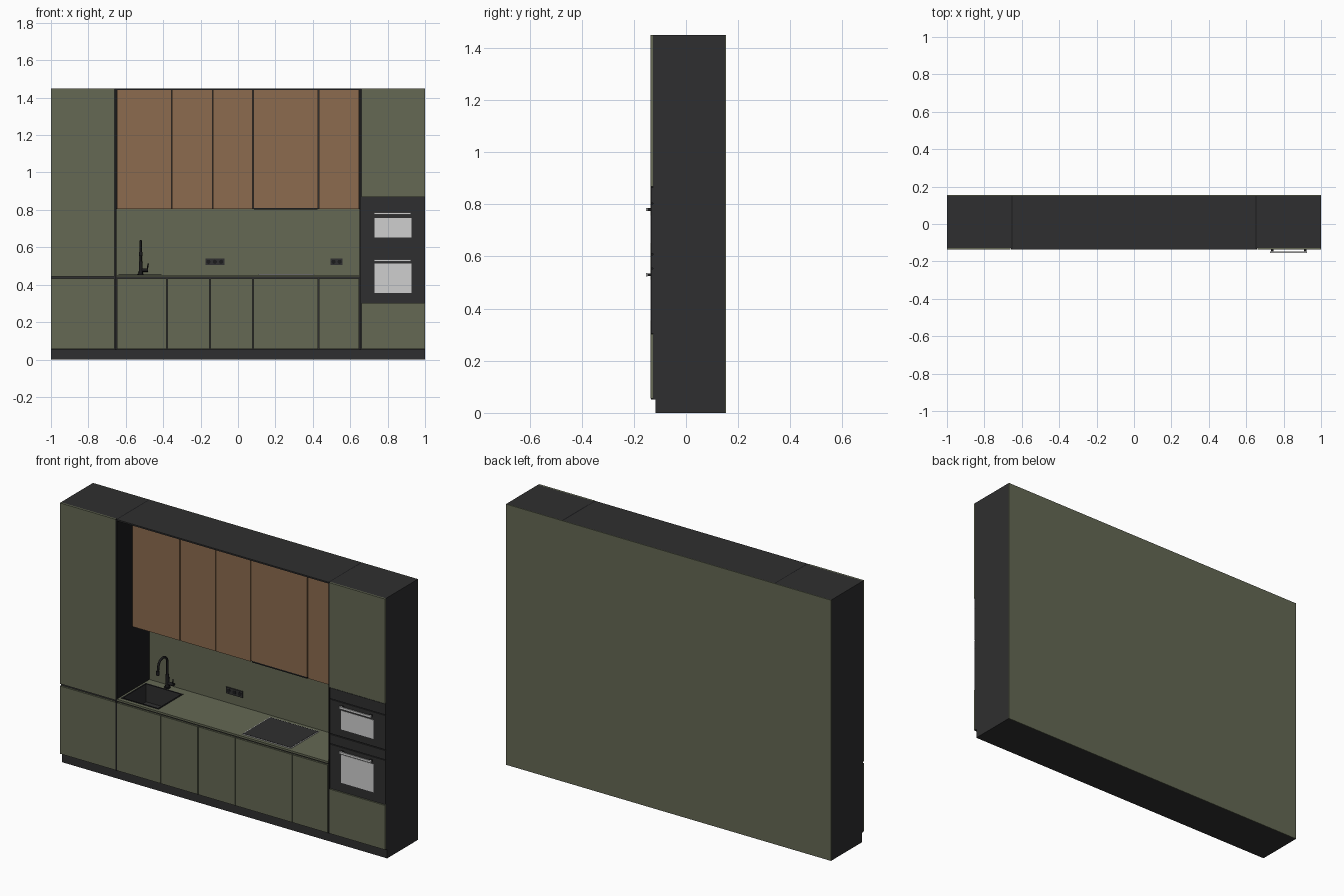
import bpy, bmesh, math
from mathutils import Matrix, Vector

if "Cube" in bpy.data.objects:
    bpy.data.objects.remove(bpy.data.objects["Cube"])


def material(name, r, g, b):
    m = bpy.data.materials.new(name)
    m.diffuse_color = (r, g, b, 1)
    m.use_nodes = True
    m.node_tree.nodes["Principled BSDF"].inputs["Base Color"].default_value = m.diffuse_color
    return m


GREEN = material("olive green", 0.128, 0.139, 0.088)
WOOD = material("warm wood", 0.265, 0.148, 0.078)
DARK = material("charcoal", 0.028, 0.028, 0.029)
BLACK = material("matt black", 0.011, 0.011, 0.012)
LIGHT = material("light grey", 0.62, 0.62, 0.62)


def finish(name, bm, mat):
    me = bpy.data.meshes.new(name)
    bm.to_mesh(me)
    bm.free()
    me.materials.append(mat)
    ob = bpy.data.objects.new(name, me)
    bpy.context.collection.objects.link(ob)
    return ob


def boxes(name, mat, *specs):
    """One object from boxes given as (x0, x1, y0, y1, z0, z1)."""
    bm = bmesh.new()
    for x0, x1, y0, y1, z0, z1 in specs:
        m = Matrix.Translation(((x0 + x1) / 2, (y0 + y1) / 2, (z0 + z1) / 2))
        bmesh.ops.create_cube(bm, size=1, matrix=m @ Matrix.Diagonal((x1 - x0, y1 - y0, z1 - z0, 1)))
    return finish(name, bm, mat)


def cylinder(name, mat, a, b, r, r2=None, n=20):
    a, b = Vector(a), Vector(b)
    bm = bmesh.new()
    rot = (b - a).to_track_quat('Z', 'Y').to_matrix().to_4x4()
    bmesh.ops.create_cone(bm, cap_ends=True, segments=n, radius1=r, radius2=r if r2 is None else r2,
                          depth=(b - a).length, matrix=Matrix.Translation((a + b) / 2) @ rot)
    ob = finish(name, bm, mat)
    for p in ob.data.polygons:
        p.use_smooth = len(p.vertices) == 4
    return ob


def ring(x0, x1, y0, y1, hx0, hx1, hy0, hy1, z0, z1):
    """Four boxes around a rectangular hole."""
    return [(x0, hx0, y0, y1, z0, z1), (hx1, x1, y0, y1, z0, z1),
            (hx0, hx1, y0, hy0, z0, z1), (hx0, hx1, hy1, y1, z0, z1)]


FRONT, CARC, BACK, END = -0.137, -0.127, 0.150, 0.154
NX = 0.655          # half width of the niche between the tall units
TOP = 1.45
G = 0.0018          # half of the gap between doors

# Plinth, back panel (also the splashback) and carcasses
boxes("plinth", DARK, (-1, 1, -0.117, BACK, 0, 0.052))
boxes("back_panel", GREEN, (-1, 1, BACK, END, 0, TOP))
boxes("left_tall_carcass", DARK, (-1, -NX, CARC, BACK, 0.052, TOP))
boxes("right_tall_carcass", DARK, (NX, 1, CARC, BACK, 0.052, TOP))
boxes("base_carcass", DARK, (-NX, NX, CARC, -0.121, 0.052, 0.441),
      (-NX, NX, -0.121, BACK, 0.052, 0.062))
boxes("niche_frame", BLACK, (-NX - 0.003, -NX + 0.005, -0.135, BACK, 0.052, TOP),
      (NX - 0.005, NX + 0.003, -0.135, BACK, 0.052, TOP))
boxes("niche_top_panel", DARK, (-NX + 0.005, NX - 0.005, -0.135, BACK, 1.442, TOP))

# Tall unit doors
boxes("left_tall_doors", GREEN, (-1, -NX - 0.004, FRONT, CARC, 0.055, 0.432),
      (-1, -NX - 0.004, FRONT, CARC, 0.444, TOP))
boxes("right_tall_doors", GREEN, (NX + 0.004, 1, FRONT, CARC, 0.055, 0.302),
      (NX + 0.004, 1, FRONT, CARC, 0.868, TOP))

# Base doors
xs = [-0.65, -0.38, -0.15, 0.08, 0.43, 0.65]
for i, (a, b) in enumerate(zip(xs, xs[1:])):
    boxes(f"base_door_{i + 1}", GREEN, (a + G, b - G, FRONT, CARC, 0.055, 0.432))

# Wall cabinets with wooden doors
boxes("wall_carcass", DARK, (-0.65, 0.65, 0.008, BACK, 0.806, 1.442))
xs = [-0.65, -0.355, -0.135, 0.08, 0.43, 0.65]
for i, (a, b) in enumerate(zip(xs, xs[1:])):
    z0 = 0.811 if i == 3 else 0.805
    boxes(f"wall_door_{i + 1}", WOOD, (a + G, b - G, -0.003, 0.008, z0, 1.440))
boxes("extractor_hood", BLACK, (0.085, 0.425, 0.0, 0.14, 0.801, 0.810))

# Countertop with a sink cut-out
SX0, SX1, SY0, SY1 = -0.635, -0.412, -0.112, 0.098
boxes("countertop", GREEN, *ring(-0.65, 0.65, FRONT, BACK, SX0, SX1, SY0, SY1, 0.441, 0.452))

# Sink basin, rim and drain
t = 0.004
boxes("sink_basin", DARK, (SX0, SX1, SY0, SY1, 0.350, 0.354),
      *ring(SX0, SX1, SY0, SY1, SX0 + t, SX1 - t, SY0 + t, SY1 - t, 0.354, 0.452))
boxes("sink_rim", BLACK, *ring(SX0 - t, SX1 + t, SY0 - t, SY1 + t,
                               SX0 + t, SX1 - t, SY0 + t, SY1 - t, 0.452, 0.454))
cylinder("sink_drain", BLACK, (-0.523, 0.0, 0.354), (-0.523, 0.0, 0.357), 0.02)

# Faucet: base, hooked spout and side lever
fx, fy = -0.52, 0.122
cylinder("faucet_base", BLACK, (fx, fy, 0.452), (fx, fy, 0.458), 0.016)
cylinder("faucet_body", BLACK, (fx, fy, 0.458), (fx, fy, 0.525), 0.011, 0.009)
R = 0.04
path = [(fx, fy, 0.52)] + [(fx, fy - R + R * math.cos(k * math.pi / 12), 0.594 + R * math.sin(k * math.pi / 12))
                           for k in range(13)] + [(fx, fy - 2 * R - 0.003, 0.575)]
cu = bpy.data.curves.new("spout_path", 'CURVE')
cu.dimensions = '3D'
cu.bevel_depth = 0.0062
cu.bevel_resolution = 3
cu.use_fill_caps = True
sp = cu.splines.new('POLY')
sp.points.add(len(path) - 1)
for p, co in zip(sp.points, path):
    p.co = (*co, 1)
tmp = bpy.data.objects.new("spout_path", cu)
me = bpy.data.meshes.new_from_object(tmp)
bpy.data.objects.remove(tmp)
me.materials.clear()
me.materials.append(BLACK)
for p in me.polygons:
    p.use_smooth = True
bpy.context.collection.objects.link(bpy.data.objects.new("faucet_spout", me))
cylinder("faucet_nozzle", BLACK, path[-1], (fx, fy - 2 * R - 0.005, 0.553), 0.0085)
cylinder("faucet_side_stub", BLACK, (fx, fy, 0.478), (fx + 0.04, fy, 0.478), 0.009)
cylinder("faucet_lever", BLACK, (fx + 0.034, fy, 0.478), (fx + 0.04, fy - 0.008, 0.512), 0.0035)

# Cooktop: light frame under dark glass
boxes("cooktop_frame", LIGHT, (0.108, 0.408, -0.118, 0.128, 0.452, 0.4545))
boxes("cooktop_glass", DARK, (0.112, 0.404, -0.114, 0.124, 0.4545, 0.456))

# Wall sockets on the splashback
for name, x0, x1, n in (("triple_socket", -0.175, -0.073, 3), ("double_socket", 0.495, 0.559, 2)):
    boxes(name, DARK, (x0, x1, 0.144, BACK, 0.505, 0.54))
    w = (x1 - x0) / n
    for i in range(n):
        c = x0 + w * (i + 0.5)
        cylinder(f"{name}_outlet_{i + 1}", BLACK, (c, 0.144, 0.5225), (c, 0.1425, 0.5225), 0.011, n=16)

# Two built-in ovens: door, control panel, window, handle
for name, z0, zc, z1, w0, w1, h in (("lower_oven", 0.305, 0.553, 0.606, 0.355, 0.512, 0.530),
                                    ("upper_oven", 0.611, 0.803, 0.865, 0.652, 0.757, 0.780)):
    boxes(name + "_door", DARK, (NX + 0.004, 1, -0.134, CARC, z0, zc - 0.002))
    boxes(name + "_control_panel", DARK, (NX + 0.004, 1, -0.134, CARC, zc + 0.002, z1))
    boxes(name + "_window", LIGHT, (0.73, 0.928, -0.1355, -0.134, w0, w1))
    boxes(name + "_handle", LIGHT, (0.728, 0.926, -0.154, -0.147, h - 0.006, h + 0.006))
    boxes(name + "_handle_mounts", BLACK, (0.732, 0.746, -0.147, -0.134, h - 0.005, h + 0.005),
          (0.908, 0.922, -0.147, -0.134, h - 0.005, h + 0.005))
